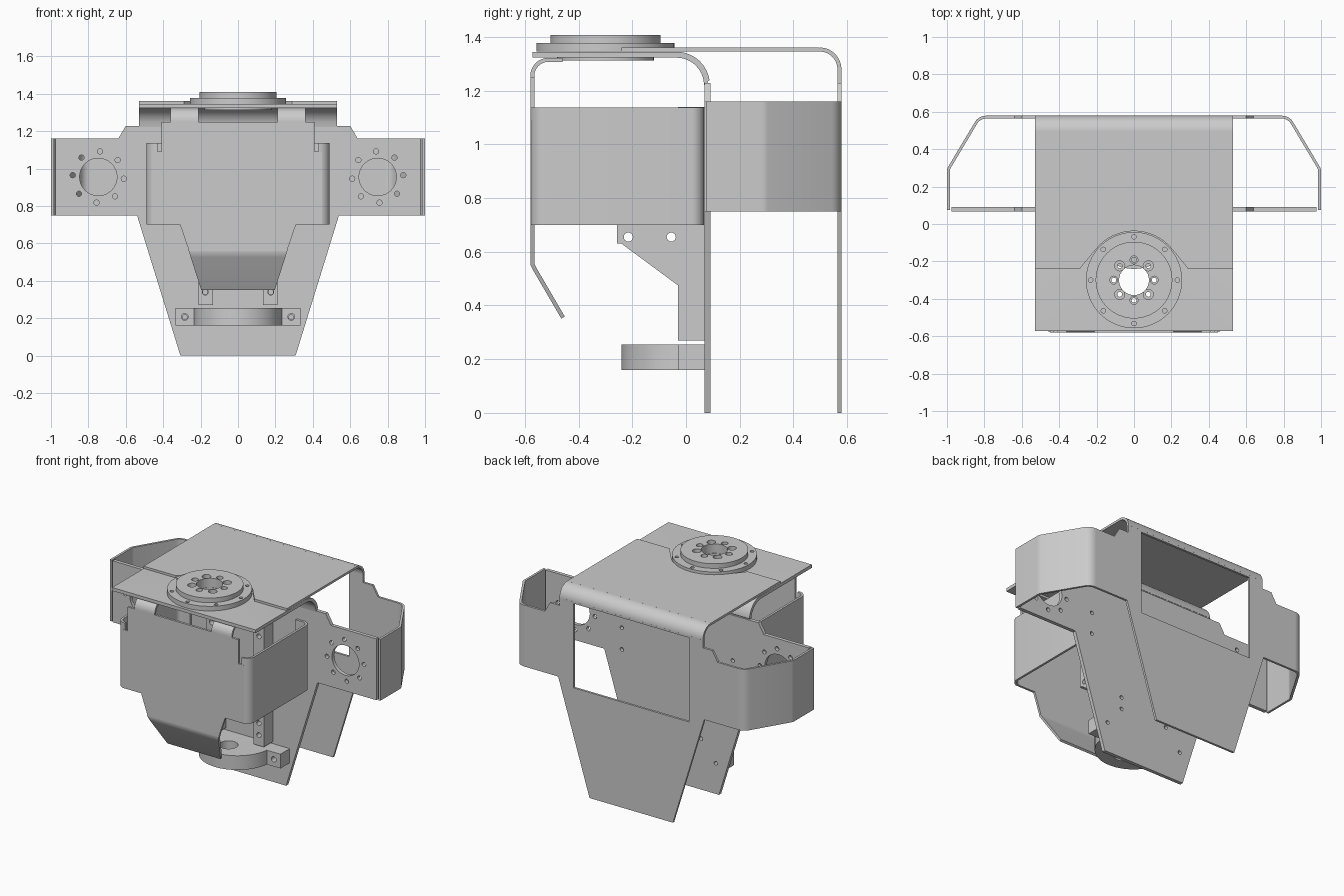
import bpy, bmesh, math
from mathutils import Vector

if "Cube" in bpy.data.objects:
    bpy.data.objects.remove(bpy.data.objects["Cube"])


def arc(cx, cy, r, a0, a1, n=8):
    return [(cx + r * math.cos(math.radians(a0 + (a1 - a0) * i / n)),
             cy + r * math.sin(math.radians(a0 + (a1 - a0) * i / n))) for i in range(n + 1)]


def circle(cx, cy, r, n=32):
    return arc(cx, cy, r, 0, 360, n)[:-1]


def mirror(pts):
    """Closed outline from its right-hand half."""
    return pts + [(-x, y) for x, y in reversed(pts)]


def flip(pts):
    return [(-x, y) for x, y in pts]


def ribbon(path, t):
    """Sheet-metal section: offset a centre line by half the thickness each way."""
    p = [Vector(q) for q in path]
    left, right = [], []
    for i, q in enumerate(p):
        d0 = (q - p[i - 1]).normalized() if i else (p[1] - q).normalized()
        d1 = (p[i + 1] - q).normalized() if i < len(p) - 1 else d0
        n0, n1 = Vector((-d0.y, d0.x)), Vector((-d1.y, d1.x))
        m = (n0 + n1).normalized()
        m *= t / 2 / max(m.dot(n0), 0.3)
        left.append(tuple(q + m))
        right.append(tuple(q - m))
    return left + right[::-1]


def place(axis, p, h):
    return {'x': (h, p[0], p[1]), 'y': (p[0], h, p[1]), 'z': (p[0], p[1], h)}[axis]


def prisms(name, items):
    """One object from (axis, outline, low, high) extrusions."""
    bm = bmesh.new()
    for axis, pts, lo, hi in items:
        a = [bm.verts.new(place(axis, p, lo)) for p in pts]
        b = [bm.verts.new(place(axis, p, hi)) for p in pts]
        bm.faces.new(a)
        bm.faces.new(b[::-1])
        for i in range(len(pts)):
            j = (i + 1) % len(pts)
            bm.faces.new((a[j], a[i], b[i], b[j]))
    bmesh.ops.recalc_face_normals(bm, faces=bm.faces[:])
    me = bpy.data.meshes.new(name)
    bm.to_mesh(me)
    bm.free()
    ob = bpy.data.objects.new(name, me)
    bpy.context.collection.objects.link(ob)
    return ob


def finish(ob, cuts=()):
    """Cut the openings, then smooth the bends."""
    bpy.ops.object.select_all(action='DESELECT')
    bpy.context.view_layer.objects.active = ob
    ob.select_set(True)
    if cuts:
        cutter = prisms("cutter", cuts)
        cutter.hide_render = True
        mod = ob.modifiers.new("holes", 'BOOLEAN')
        mod.operation, mod.solver, mod.object = 'DIFFERENCE', 'EXACT', cutter
        bpy.ops.object.modifier_apply(modifier=mod.name)
        bpy.data.objects.remove(cutter)
    bpy.ops.object.shade_smooth_by_angle(angle=math.radians(30))
    return ob


def ring_holes(cx, cy, r, hole, count=8, start=0):
    out = []
    for i in range(count):
        a = math.radians(start + 360 * i / count)
        out.append(circle(cx + r * math.cos(a), cy + r * math.sin(a), hole, 16))
    return out


CY = -0.30  # neck axis

# Middle panel with shoulder plates
mid = mirror([(.308, 0), (.54, .75), (.975, .75), (.975, 1.16), (.64, 1.16),
              (.60, 1.228), (.53, 1.228)])
cuts = []
for s in (1, -1):
    cuts.append(('y', circle(s * .747, .955, .1), 0, .2))
    cuts += [('y', c, 0, .2) for c in ring_holes(s * .747, .955, .137, .014, 8, 4 * s)]
    for x, z in ((.41, .925), (.41, .78), (.285, .205), (.175, .34), (.175, .42)):
        cuts.append(('y', circle(s * x, z, .013, 16), 0, .2))
finish(prisms("middle_panel", [('y', mid, .068, .092)]), cuts)

# Middle panel bend and top plate
neck_holes = ring_holes(0, CY, .108, .013, 8)
top = ribbon([(.08, 1.228)] + arc(-.035, 1.221, .113, 4, 90) + [(-.572, 1.334)], .022)
finish(prisms("lower_top_plate", [('x', top, -.53, .53)]),
       [('z', circle(0, CY, .08), 1.28, 1.4)] + [('z', c, 1.28, 1.4) for c in neck_holes])

# Back panel with window
back = mirror([(.308, 0), (.54, .75), (.79, .75), (.79, 1.16), (.64, 1.16),
               (.60, 1.228), (.53, 1.228), (.53, 1.28)])
finish(prisms("back_panel", [('y', back, .564, .579)]),
       [('y', mirror([(.427, .705), (.427, 1.268)]), .5, .65)])
bend = ribbon([(.5715, 1.28)] + arc(.498, 1.28, .0735, 3, 87) + [(.498, 1.3535)], .015)
finish(prisms("back_bend", [('x', bend, -.53, .53)]))

# Upper top plate, notched round the neck bearing
notch = arc(0, CY, .262, 40, 140, 20)
upper = [(-.53, .498), (-.53, -.24), (-.29, -.24)] + notch[::-1] + [(.29, -.24), (.53, -.24), (.53, .498)]
finish(prisms("upper_top_plate", [('z', upper, 1.346, 1.361)]))

# Folded side wings of the back panel
wing = ribbon([(.79, .5715)] + arc(.79, .5075, .064, 80, 30, 5)
              + arc(.943, .28, .0495, 25, 0, 4) + [(.9925, .075)], .015)
finish(prisms("back_wings", [('z', wing, .75, 1.16), ('z', flip(wing), .75, 1.16)]))

# Front shell: face, side walls with return flanges
face = mirror([(.19 + .12 * (.56 - .35) / .35, .56), (.31, .70), (.45, .70), (.45, 1.09),
               (.41, 1.09), (.41, 1.25)])
finish(prisms("front_face", [('y', face, -.58, -.565)]))
side = ribbon([(.43, -.5725)] + arc(.4325, -.5225, .05, -85, 0) + arc(.4425, .02, .04, 0, 90)
              + [(.39, .06)], .015)
finish(prisms("shell_sides", [('z', side, .70, 1.137), ('z', flip(side), .70, 1.137)]))

# Chin flap: bent back and narrowing downward
flap = ribbon([(-.5725, .565), (-.5725, .555), (-.56, .53), (-.458, .355)], .015)
finish(prisms("chin_flap", [('x', flap, -.3, .3)]),
       [('y', [(s * .19, .33), (s * .27, .58), (s * .5, .58), (s * .5, .33)], -.7, -.3)
        for s in (1, -1)])

# Tabs hooking the shell to the top plate
tab = ribbon([(-.5725, 1.25)] + arc(-.5125, 1.255, .06, 180, 90) + [(-.46, 1.315)], .015)
finish(prisms("shell_tabs", [('x', tab, .21, .36), ('x', tab, -.36, -.21)]))

# Neck bearing discs
core = circle(0, CY, .08)
screws = [('z', circle(.108 * math.cos(i * math.pi / 4), CY + .108 * math.sin(i * math.pi / 4),
                       .027 if i % 2 else .021, 20), 1.2, 1.5) for i in range(8)]
rim = [('z', c, 1.2, 1.5) for c in ring_holes(0, CY, .232, .012)]
through = [('z', core, 1.2, 1.5)]
finish(prisms("bearing_flange", [('z', circle(0, CY, .257, 64), 1.346, 1.377)]), through + screws + rim)
finish(prisms("bearing_cap", [('z', circle(0, CY, .205, 64), 1.377, 1.408)]), through + screws)
finish(prisms("bearing_washer", [('z', circle(0, CY - .01 + .01, .18, 48), 1.312, 1.323)]),
       through + [('z', c, 1.2, 1.5) for c in neck_holes])

# Spine brackets with forward arms
bracket = [(.068, .27), (.068, 1.14), (-.03, 1.14), (-.03, .78), (-.257, .78),
           (-.257, .63), (-.24, .63), (-.03, .475), (-.03, .27)]
for s, label in ((1, "right"), (-1, "left")):
    lo, hi = sorted((s * .135, s * .212))
    cuts = [('x', circle(y, .655, .017, 16), lo - .1, hi + .1) for y in (-.215, -.035 - .02)]
    cuts += [('y', circle(s * .175, z, .016, 16), -.1, .2) for z in (.34, .42, 1.0, 1.08)]
    finish(prisms("spine_bracket_" + label, [('x', bracket, lo, hi)]), cuts)

# Waist mount: rounded block with ears and a socket
mount = [(.335, .068), (-.335, .068), (-.335, -.03), (-.234, -.03)] \
    + arc(0, -.005, .235, 187, 353, 32) + [(.234, -.03), (.335, -.03)]
finish(prisms("waist_mount", [('z', mount, .16, .255)]),
       [('z', circle(0, -.10, .058), .1, .3)]
       + [('y', circle(s * .285, .207, .018, 16), -.1, .2) for s in (1, -1)])
